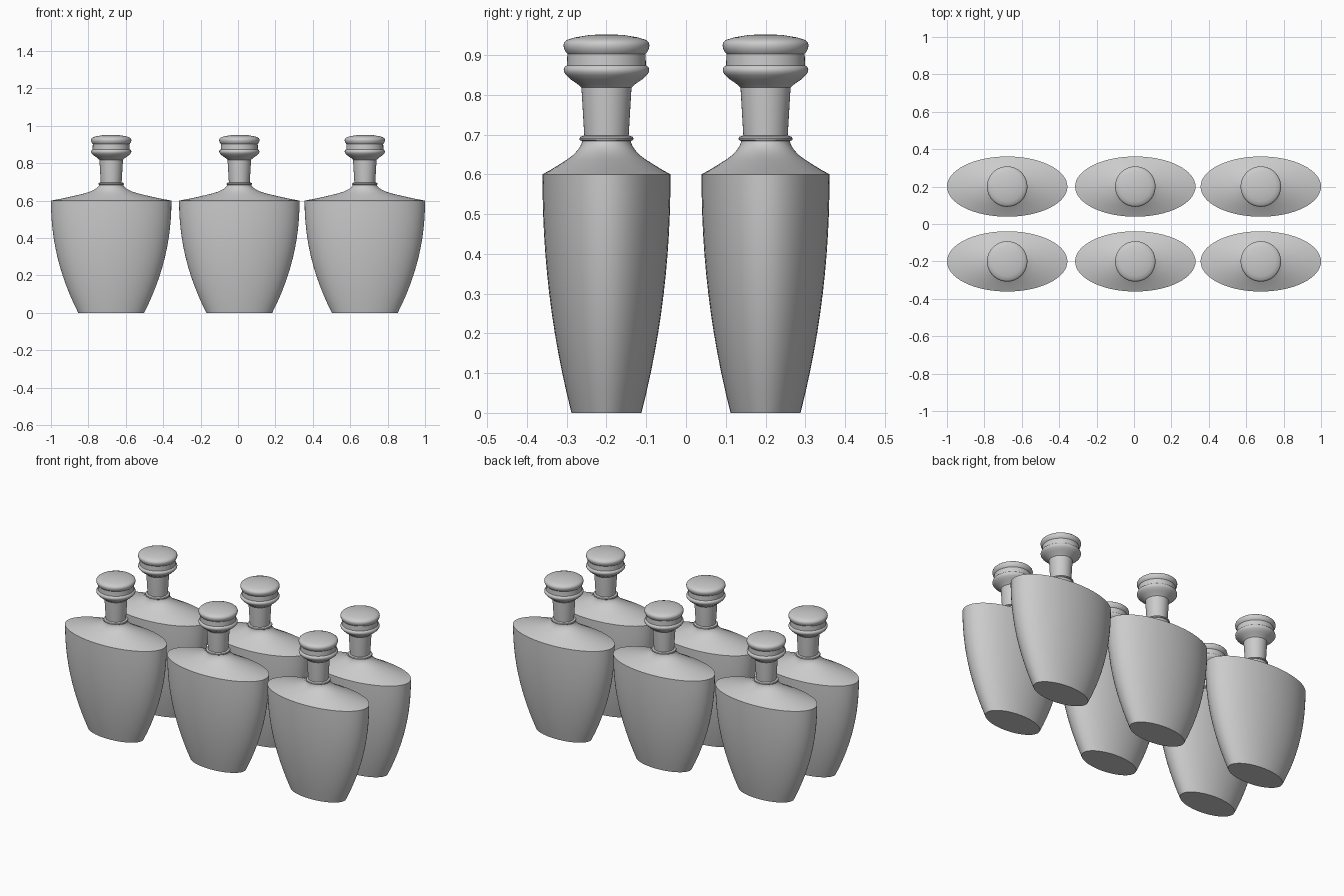
import bpy, bmesh, math

if "Cube" in bpy.data.objects:
    bpy.data.objects.remove(bpy.data.objects["Cube"])

SEG = 64


def lathe(name, rings):
    """Loft elliptical rings (half_x, half_y, z) and close both ends."""
    bm = bmesh.new()
    loops = []
    for rx, ry, z in rings:
        loops.append([bm.verts.new((rx * math.cos(2 * math.pi * i / SEG),
                                    ry * math.sin(2 * math.pi * i / SEG), z))
                      for i in range(SEG)])
    for a, b in zip(loops, loops[1:]):
        for i in range(SEG):
            j = (i + 1) % SEG
            bm.faces.new((a[i], a[j], b[j], b[i]))
    bm.faces.new(loops[0][::-1])
    bm.faces.new(loops[-1])
    bmesh.ops.recalc_face_normals(bm, faces=bm.faces)
    mesh = bpy.data.meshes.new(name)
    bm.to_mesh(mesh)
    bm.free()
    return mesh


# Flattened body: bulging walls, then a concave shoulder turning round at the neck
walls = []
for i in range(13):
    t = i / 12
    r = 0.322 - 0.146 * (1 - t) ** 2.1
    walls.append((r, r / 2, 0.6 * t))
shoulder = [(0.258, 0.139, 0.612), (0.200, 0.118, 0.625), (0.150, 0.099, 0.637),
            (0.110, 0.083, 0.649), (0.088, 0.073, 0.660), (0.074, 0.066, 0.670),
            (0.066, 0.062, 0.680), (0.065, 0.062, 0.684)]
lip = [(0.067, 0.686), (0.068, 0.690), (0.066, 0.694), (0.058, 0.697)]
body = lathe("bottle_body", walls + shoulder + [(r, r, z) for r, z in lip])

# Tapered neck with the grooved stopper on top
profile = [(0.055, 0.690), (0.056, 0.700), (0.063, 0.818),
           (0.074, 0.828), (0.089, 0.838), (0.101, 0.849), (0.107, 0.857),
           (0.1075, 0.864), (0.105, 0.870), (0.099, 0.874),
           (0.0985, 0.903), (0.103, 0.908), (0.107, 0.917), (0.108, 0.925),
           (0.106, 0.932), (0.099, 0.938), (0.080, 0.944),
           (0.045, 0.950), (0.010, 0.952)]
stopper = lathe("stopper", [(r, r, z) for r, z in profile])

# Two rows of three bottles
for y, row in ((-0.2, "front"), (0.2, "back")):
    for x, col in ((-0.678, "left"), (0.007, "middle"), (0.678, "right")):
        for mesh, part in ((body, "bottle"), (stopper, "stopper")):
            obj = bpy.data.objects.new(f"{part}_{row}_{col}", mesh)
            obj.location = (x, y, 0)
            bpy.context.collection.objects.link(obj)
            obj.select_set(True)
            bpy.context.view_layer.objects.active = obj

bpy.ops.object.shade_smooth_by_angle(angle=math.radians(35))
